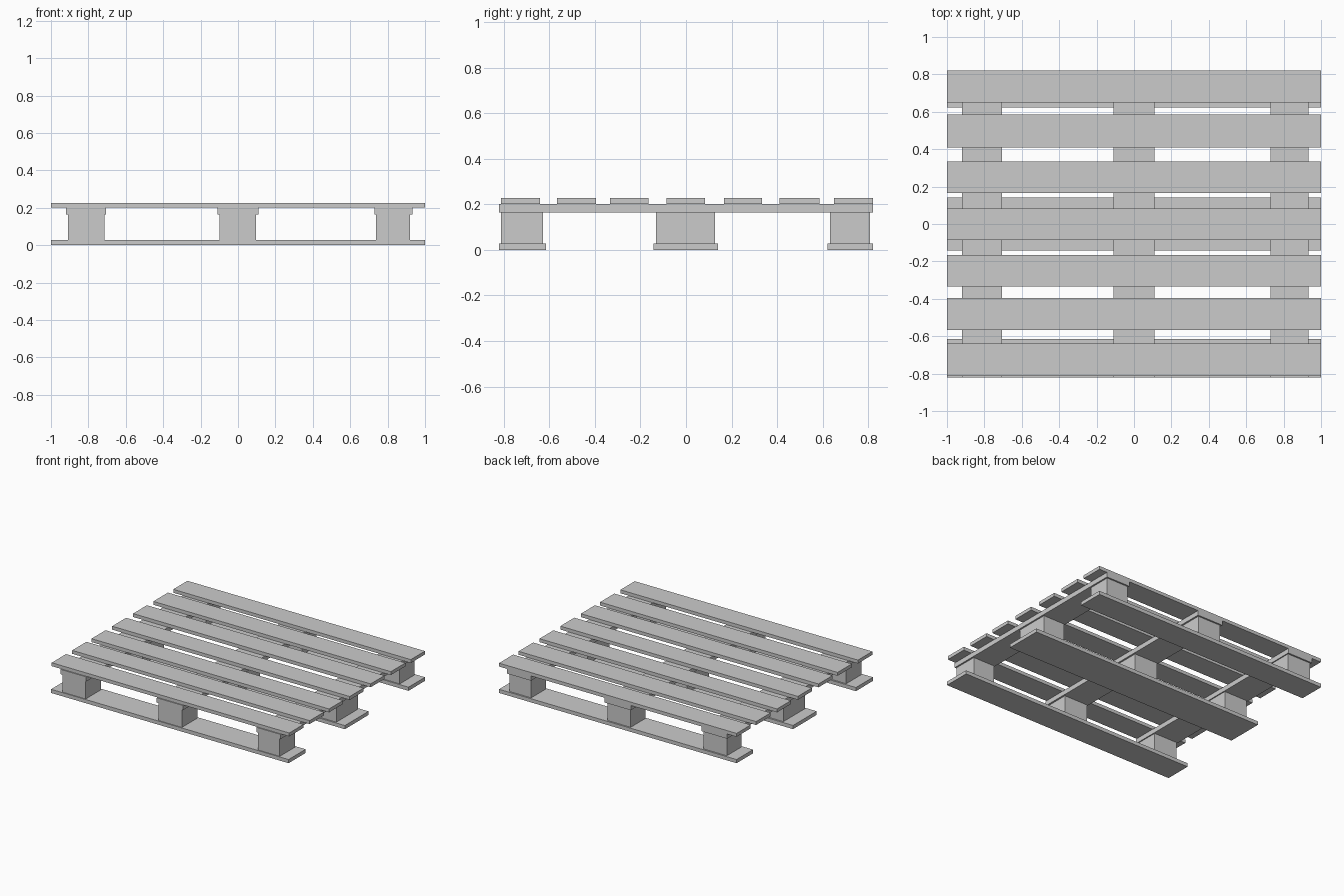
import bpy

if "Cube" in bpy.data.objects:
    bpy.data.objects.remove(bpy.data.objects["Cube"])


def box(name, x, y, z):
    """Axis-aligned box from (min, max) ranges."""
    bpy.ops.mesh.primitive_cube_add(size=1, location=[sum(r) / 2 for r in (x, y, z)])
    ob = bpy.context.object
    ob.name = name
    ob.scale = [r[1] - r[0] for r in (x, y, z)]
    bpy.ops.object.transform_apply(location=False, rotation=False, scale=True)
    return ob


LENGTH = (-1.0, 1.0)
Z_BOTTOM, Z_BLOCK, Z_STRINGER, Z_TOP = (0, 0.028), (0.028, 0.165), (0.165, 0.201), (0.201, 0.227)

# Seven deck boards, slightly uneven in spacing
deck = [(-0.812, -0.64), (-0.566, -0.395), (-0.333, -0.165), (-0.085, 0.083),
        (0.167, 0.333), (0.41, 0.585), (0.65, 0.82)]
for i, y in enumerate(deck):
    box(f"deck_board_{i + 1}", LENGTH, y, Z_TOP)

# Three cross stringers under the deck
for i, x in enumerate([(-0.92, -0.705), (-0.11, 0.11), (0.73, 0.932)]):
    box(f"stringer_{i + 1}", x, (-0.82, 0.82), Z_STRINGER)

# Three ground boards, the middle one wider
for i, y in enumerate([(-0.82, -0.615), (-0.143, 0.141), (0.622, 0.82)]):
    box(f"ground_board_{i + 1}", LENGTH, y, Z_BOTTOM)

# Nine spacer blocks in a grid
for i, x in enumerate([(-0.91, -0.713), (-0.1, 0.097), (0.738, 0.92)]):
    for j, y in enumerate([(-0.813, -0.627), (-0.132, 0.128), (0.631, 0.808)]):
        box(f"spacer_block_{i + 1}_{j + 1}", x, y, Z_BLOCK)
